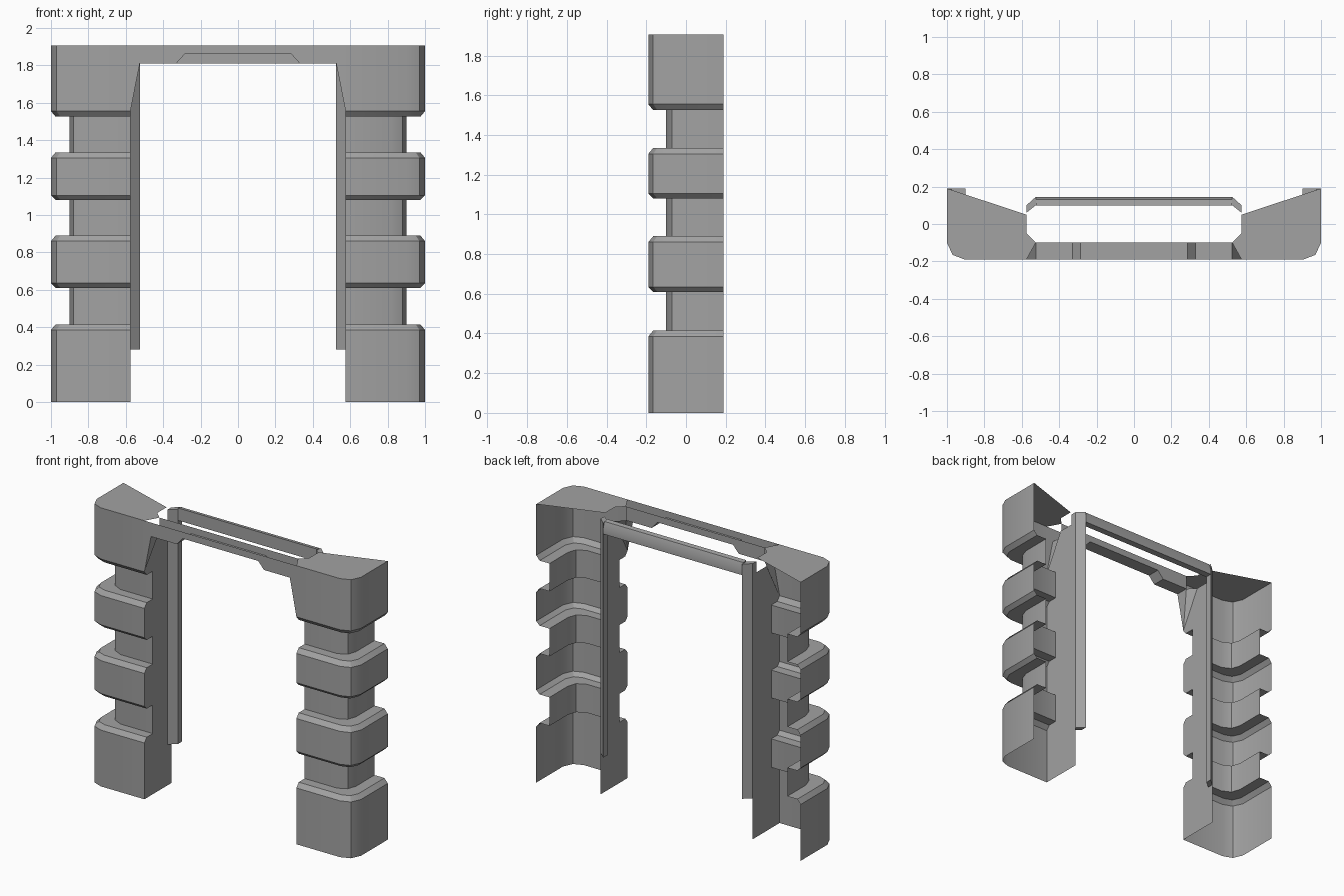
import bpy
import math

cube = bpy.data.objects.get("Cube")
if cube:
    bpy.data.objects.remove(cube, do_unlink=True)

GREY = (0.36, 0.36, 0.36, 1)
grey = bpy.data.materials.new("plain_grey")
grey.use_nodes = True
grey.diffuse_color = GREY
grey.node_tree.nodes["Principled BSDF"].inputs["Base Color"].default_value = GREY


def make(name, verts, faces, mirror=True):
    mesh = bpy.data.meshes.new(name)
    mesh.from_pydata(verts, [], faces)
    mesh.materials.append(grey)
    obj = bpy.data.objects.new(name, mesh)
    bpy.context.collection.objects.link(obj)
    bpy.ops.object.select_all(action="DESELECT")
    obj.select_set(True)
    bpy.context.view_layer.objects.active = obj
    bpy.ops.object.shade_smooth_by_angle(angle=math.radians(28))
    if mirror:
        obj.modifiers.new("other_side", "MIRROR").use_mirror_merge = False
    return obj


def loft(name, rows, closed=False, caps=False, mirror=True):
    n = len(rows[0])
    verts = [p for row in rows for p in row]
    faces = []
    for r in range(len(rows) - 1):
        for i in range(n if closed else n - 1):
            a, b = r * n + i, r * n + (i + 1) % n
            faces.append((a, a + n, b + n, b))
    if caps:
        faces.append(tuple(range(n)))
        faces.append(tuple(reversed(range(len(verts) - n, len(verts)))))
    return make(name, verts, faces, mirror)


INNER, TRIM, TOP, LINTEL = 0.575, 0.525, 1.905, 1.81

# Plan sections of the pillar: back edge, rounded corner, inner edge
wide = [(1, 0.19), (1, -0.10), (0.97, -0.165), (0.905, -0.19), (INNER, -0.19)]
lip = [(0.975, 0.19), (0.975, -0.09), (0.95, -0.145), (0.895, -0.165), (INNER, -0.165)]
neck = [(0.9, 0.19), (0.9, -0.01), (0.88, -0.07), (0.82, -0.10), (INNER, -0.10)]

# Stack of blocks, chamfered lips and necks
levels = [(0, wide), (0.385, wide), (0.415, lip)]
for low, high in ((0.61, 0.89), (1.08, 1.335)):
    levels += [(levels[-1][0], neck), (low, neck), (low, lip),
               (low + 0.025, wide), (high - 0.03, wide), (high, lip)]
levels += [(levels[-1][0], neck), (1.525, neck), (1.525, lip), (1.555, wide), (TOP, wide)]
loft("pillar_shell", [[(x, y, z) for x, y in sec] for z, sec in levels])

# Flat cap over each pillar
cap = wide[:-1] + [(INNER, -0.19), (TRIM, -0.10), (INNER, -0.05), (INNER, 0.05)]
make("pillar_cap", [(x, y, TOP) for x, y in cap], [tuple(range(len(cap)))])

# Inner wall whose front edge follows the stack
jamb = [(INNER, sec[-1][1], z) for z, sec in levels[:-1]]
rows = [[p, (INNER, 0.10, p[2])] for p in jamb]
rows += [[(INNER, -0.05, LINTEL), (INNER, 0.10, LINTEL)]]
loft("inner_wall", rows)

# Slanted bracket under the lintel ends
make("bracket", [(INNER, -0.19, 1.555), (TRIM, -0.19, LINTEL), (TRIM, -0.10, LINTEL),
                 (INNER, -0.05, LINTEL), (INNER, -0.19, TOP), (TRIM, -0.19, TOP)],
     [(0, 2, 1), (0, 3, 2), (0, 1, 5, 4)])

# Lintel channel, open above, with a raised middle
edge = [(TRIM, LINTEL), (0.33, LINTEL), (0.285, 1.86)]
edge += [(-x, z) for x, z in reversed(edge)]
loft("lintel", [[(x, -0.19, TOP), (x, -0.19, z), (x, -0.10, z), (x, -0.10, TOP)]
                for x, z in edge], mirror=False)

# Rear trim: side strips and top rail
strip = [(INNER, 0.06), (INNER, 0.10), (TRIM, 0.145), (TRIM, 0.10)]
loft("rear_trim_strip", [[(x, y, z) for x, y in strip] for z in (0.28, 1.885)],
     closed=True, caps=True)
rail = [(0.10, LINTEL), (0.145, LINTEL), (0.145, 1.85), (0.13, 1.89), (0.10, 1.895)]
loft("rear_top_rail", [[(x, y, z) for y, z in rail] for x in (-TRIM, TRIM)],
     closed=True, caps=True, mirror=False)
